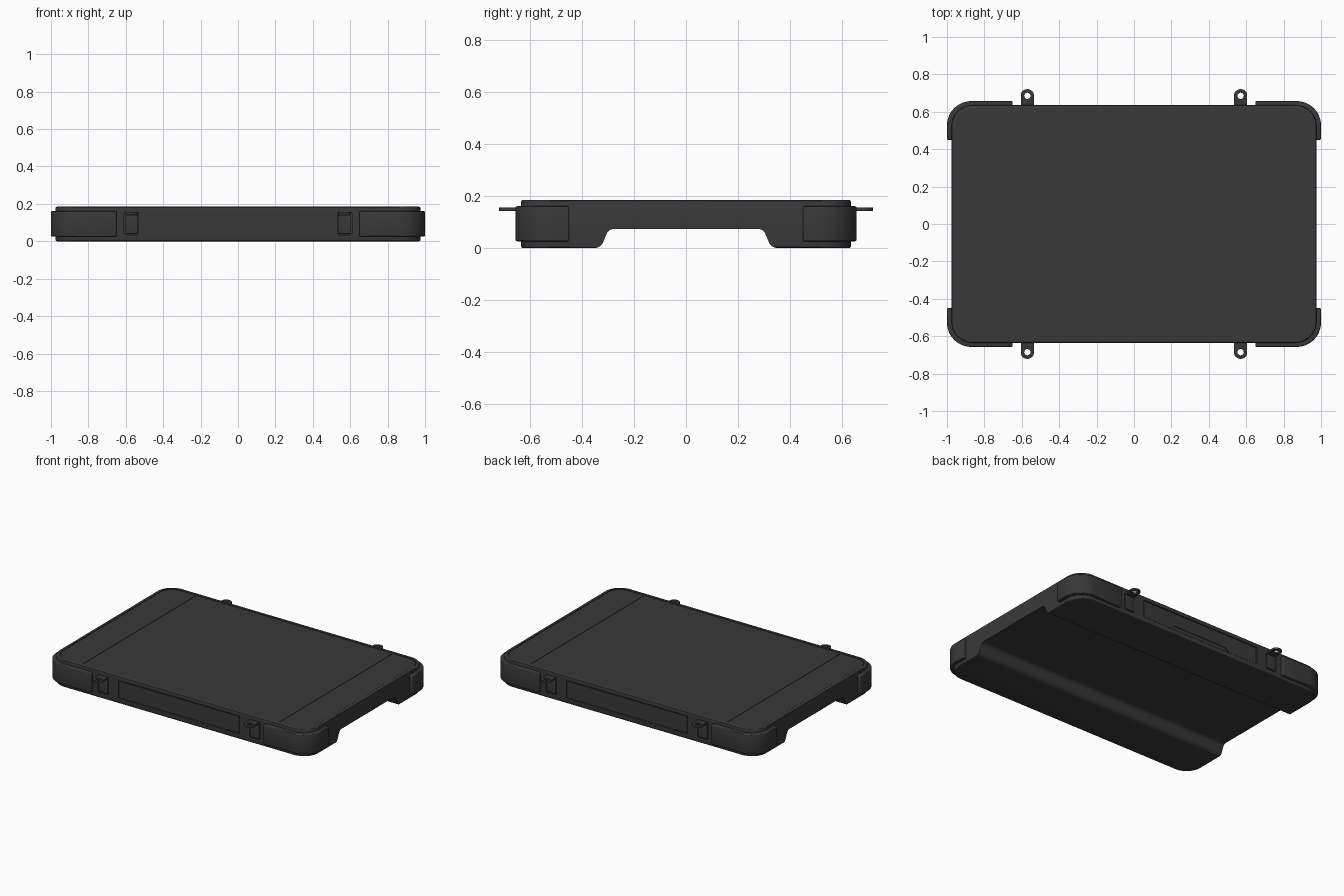
import bpy, bmesh
from math import sin, cos, pi, radians

if "Cube" in bpy.data.objects:
    bpy.data.objects.remove(bpy.data.objects["Cube"])


def prism(name, pts, axis, a, b):
    """Extrude a 2D outline from a to b along the given axis."""
    place = {'x': lambda p, t: (t, p[0], p[1]),
             'y': lambda p, t: (p[0], t, p[1]),
             'z': lambda p, t: (p[0], p[1], t)}[axis]
    bm = bmesh.new()
    lo = [bm.verts.new(place(p, a)) for p in pts]
    hi = [bm.verts.new(place(p, b)) for p in pts]
    n = len(pts)
    bm.faces.new(lo)
    bm.faces.new(hi)
    for i in range(n):
        j = (i + 1) % n
        bm.faces.new((lo[i], lo[j], hi[j], hi[i]))
    bmesh.ops.recalc_face_normals(bm, faces=bm.faces)
    me = bpy.data.meshes.new(name)
    bm.to_mesh(me)
    bm.free()
    ob = bpy.data.objects.new(name, me)
    bpy.context.collection.objects.link(ob)
    return ob


def arc(cx, cy, r, a0, a1, n=10):
    return [(cx + r * cos(radians(a0 + (a1 - a0) * i / n)),
             cy + r * sin(radians(a0 + (a1 - a0) * i / n))) for i in range(n + 1)]


def rrect(x0, x1, y0, y1, r, n=10):
    return (arc(x1 - r, y1 - r, r, 0, 90, n) + arc(x0 + r, y1 - r, r, 90, 180, n)
            + arc(x0 + r, y0 + r, r, 180, 270, n) + arc(x1 - r, y0 + r, r, 270, 360, n))


def apply(ob, kind, **props):
    m = ob.modifiers.new(kind.title(), kind)
    for k, v in props.items():
        setattr(m, k, v)
    bpy.context.view_layer.objects.active = ob
    bpy.ops.object.modifier_apply(modifier=m.name)


def bevel(ob, w, seg=2):
    apply(ob, 'BEVEL', width=w, segments=seg, limit_method='ANGLE', angle_limit=radians(40))


def cut(ob, cutter):
    apply(ob, 'BOOLEAN', operation='DIFFERENCE', solver='EXACT', object=cutter)
    bpy.data.objects.remove(cutter)


def mirror(ob, x=True, y=True):
    apply(ob, 'MIRROR', use_axis=(x, y, False), use_mirror_merge=False)


# main slab with rounded corners
H = 0.185
body = prism("body", rrect(-0.975, 0.975, -0.635, 0.635, 0.11), 'z', 0, H)
bevel(body, 0.007, 3)

# channel running along x underneath
half = ([(0.39, -0.05), (0.39, 0)] + arc(0.352, 0.035, 0.035, 270, 205, 6)[0:]
        + arc(0.278, 0.043, 0.03, 25, 90, 6))
half = [(0.352, -0.05)] + half[2:]
cut(body, prism("cutter", half + [(-y, z) for y, z in reversed(half)], 'x', -1.2, 1.2))

# shallow pocket for the top panels
cut(body, prism("cutter", rrect(-0.953, 0.953, -0.612, 0.612, 0.085), 'z', 0.178, 0.25))

# side recesses on the front and back
for s in (-1, 1):
    cut(body, prism("cutter", rrect(-0.457, 0.457, 0.036, 0.157, 0.008, 3), 'y', s * 0.627, s * 0.7))
    for cx in (-0.57, 0.57):
        cut(body, prism("cutter", rrect(cx - 0.039, cx + 0.039, 0.035, 0.157, 0.008, 3),
                        'y', s * 0.622, s * 0.7))

# top panels: centre and two ends, separated by thin seams
w, d, r = 0.950, 0.609, 0.082
centre = prism("top_centre_panel", [(-0.738, -d), (0.738, -d), (0.738, d), (-0.738, d)], 'z', 0.177, 0.183)
end = prism("top_end_panels", [(0.742, -d)] + arc(w - r, -d + r, r, 270, 360)
            + arc(w - r, d - r, r, 0, 90) + [(0.742, d)], 'z', 0.177, 0.183)
mirror(end, True, False)

# stepped plate inside the side recess
step = prism("side_recess_plate", [(-0.45, 0.15), (-0.45, 0.04), (-0.24, 0.04), (-0.205, 0.065),
                                   (0.205, 0.065), (0.24, 0.04), (0.45, 0.04), (0.45, 0.15)],
             'y', 0.625, 0.631)
mirror(step, False, True)

# corner guards
guard = prism("corner_guards", [(0.65, 0.62)] + [(0.65, 0.657)]
              + arc(0.87, 0.527, 0.13, 90, 0, 12) + [(1.0, 0.45), (0.96, 0.45)]
              + arc(0.86, 0.52, 0.1, 0, 90, 12), 'z', 0.026, 0.161)
bevel(guard, 0.006, 3)
mirror(guard)

# latch plates in the small recesses
latch = prism("latch_plates", rrect(0.535, 0.605, 0.04, 0.141, 0.007, 3), 'y', 0.618, 0.638)
bevel(latch, 0.003, 2)
mirror(latch)

# strap tabs with a round eye
tab = prism("strap_tabs", [(0.535, 0.618), (0.605, 0.618), (0.605, 0.685)]
            + arc(0.57, 0.685, 0.036, 0, 180, 16)[1:-1] + [(0.535, 0.685)], 'z', 0.142, 0.156)
cut(tab, prism("cutter", arc(0.57, 0.685, 0.017, 0, 345, 23), 'z', 0.1, 0.2))
bevel(tab, 0.002, 2)
mirror(tab)

# dark plastic finish and smooth shading with crisp edges
mat = bpy.data.materials.new("dark_plastic")
mat.diffuse_color = (0.04, 0.04, 0.04, 1)
mat.use_nodes = True
mat.node_tree.nodes["Principled BSDF"].inputs["Base Color"].default_value = mat.diffuse_color
for ob in bpy.context.collection.objects:
    ob.data.materials.clear()
    ob.data.materials.append(mat)
    ob.select_set(True)
bpy.ops.object.shade_smooth_by_angle(angle=radians(30))
